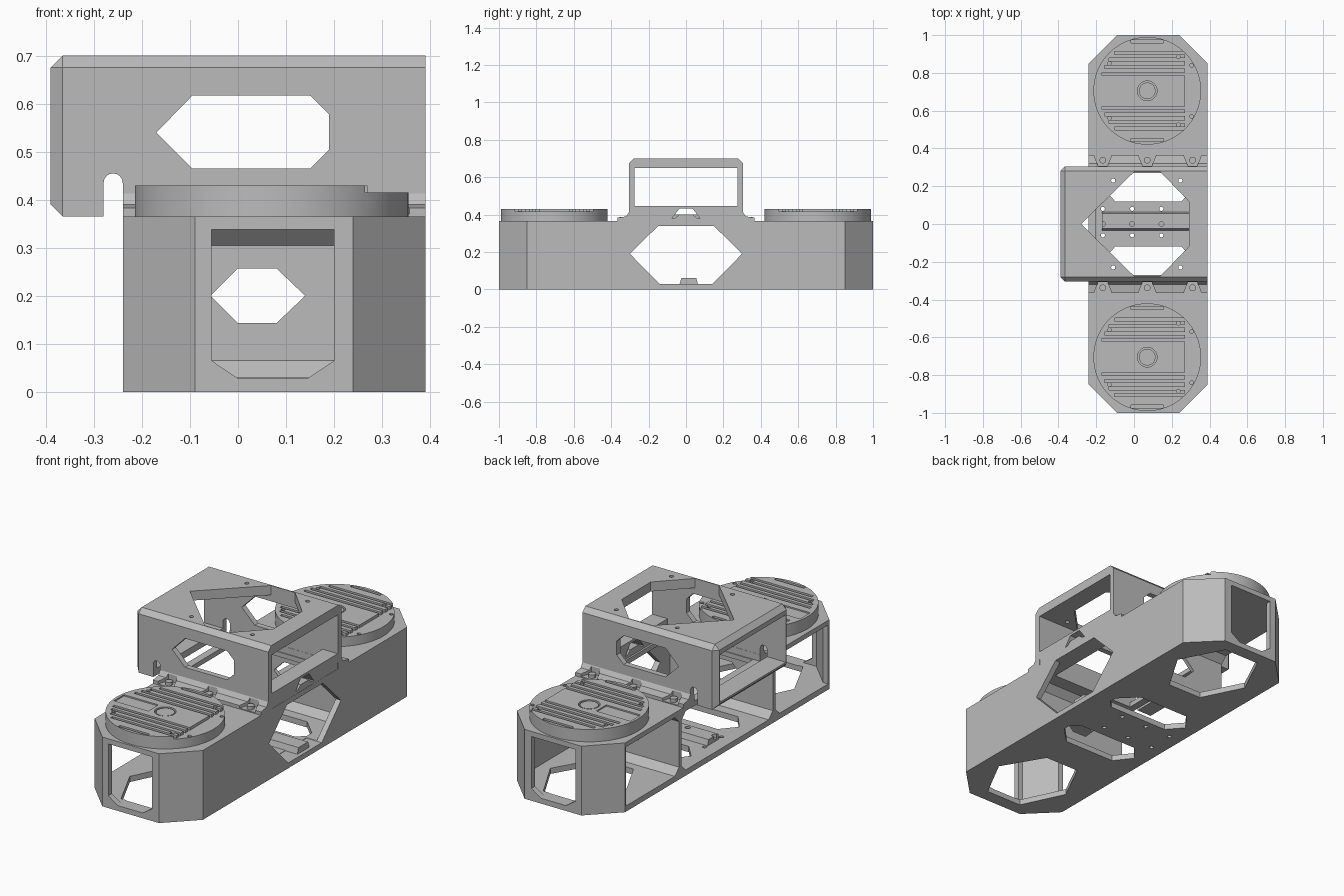
import bpy, bmesh, math
from mathutils import Vector

if "Cube" in bpy.data.objects:
    bpy.data.objects.remove(bpy.data.objects["Cube"])

grey = bpy.data.materials.new("plain_grey")
grey.use_nodes = True
grey.diffuse_color = (0.5, 0.5, 0.5, 1)
grey.node_tree.nodes["Principled BSDF"].inputs["Base Color"].default_value = (0.5, 0.5, 0.5, 1)


def finish(name, bm):
    bmesh.ops.recalc_face_normals(bm, faces=bm.faces)
    mesh = bpy.data.meshes.new(name)
    bm.to_mesh(mesh)
    bm.free()
    mesh.materials.append(grey)
    obj = bpy.data.objects.new(name, mesh)
    bpy.context.collection.objects.link(obj)
    return obj


def prism(name, pts, axis, lo, hi):
    """Extrude a 2D outline along an axis; outline is (y,z), (x,z) or (x,y)."""
    bm = bmesh.new()
    place = {"x": lambda p: (lo, p[0], p[1]),
             "y": lambda p: (p[0], lo, p[1]),
             "z": lambda p: (p[0], p[1], lo)}[axis]
    face = bm.faces.new([bm.verts.new(place(p)) for p in pts])
    ext = bmesh.ops.extrude_face_region(bm, geom=[face])
    shift = Vector([(hi - lo) * (a == axis) for a in "xyz"])
    bmesh.ops.translate(bm, vec=shift,
                        verts=[v for v in ext["geom"] if isinstance(v, bmesh.types.BMVert)])
    return finish(name, bm)


def box(name, x0, x1, y0, y1, z0, z1):
    return prism(name, [(x0, y0), (x1, y0), (x1, y1), (x0, y1)], "z", z0, z1)


def rod(name, x, y, r, z0, z1, sides=24):
    ring = [(x + r * math.cos(math.tau * i / sides),
             y + r * math.sin(math.tau * i / sides)) for i in range(sides)]
    return prism(name, ring, "z", z0, z1)


def flip(pts, s):
    return [(x, y * s) for x, y in pts]


def cut(obj, cutters):
    """Subtract every cutter, then bake the result and drop the cutters."""
    for c in cutters:
        c.hide_render = True
        m = obj.modifiers.new("cut", "BOOLEAN")
        m.operation, m.solver, m.object = "DIFFERENCE", "EXACT", c
    dg = bpy.context.evaluated_depsgraph_get()
    mesh = bpy.data.meshes.new_from_object(obj.evaluated_get(dg))
    obj.modifiers.clear()
    obj.data = mesh
    for c in cutters:
        bpy.data.objects.remove(c)


# Hollow lower body with cut-off corners
body = prism("lower_body", [(-.24, -.85), (-.09, -1), (.24, -1), (.39, -.85),
                            (.39, .85), (.24, 1), (-.09, 1), (-.24, .85)], "z", 0, .365)
bay = [(.36, .4), (.36, .84), (.23, .97), (-.08, .97), (-.21, .84), (-.3, .84), (-.3, .4)]
end_hole = [(-.14, .7), (-.03, .93), (.18, .93), (.3, .7), (.17, .48), (-.03, .48)]
mid_hole = [(-.17, .2), (-.1, .12), (.25, .12), (.29, .16), (.29, .2), (.2, .29), (-.1, .29)]
window = [(-.055, .065), (0, .028), (.145, .028), (.2, .065), (.2, .338), (-.055, .338)]
wall_hex = [(-.057, .2), (0, .257), (.08, .257), (.14, .2), (.08, .143), (0, .143)]
side_hex = [(-.3, .19), (-.15, .338), (.15, .338), (.3, .19), (.14, .028), (-.14, .028)]
cutters = [box("c", -.3, .36, -.38, .38, .03, .34),
           box("c", -.2, .29, -.27, .27, .32, .4),
           prism("c", side_hex, "x", .3, .45)]
for s in (-1, 1):
    cutters += [prism("c", flip(bay, s), "z", .03, .34),
                prism("c", flip(end_hole, s), "z", -.1, .1),
                prism("c", flip(mid_hole, s), "z", -.1, .1),
                prism("c", window, "y", s * .9, s * 1.1),
                prism("c", wall_hex, "y", s * .35, s * .45)]
cutters += [rod("c", x, y, .011, -.1, .1, 12) for x in (-.165, -.01, .145) for y in (-.06, .08)]
cut(body, cutters)

# Floor rail with bolt holes
rail = prism("floor_rail", [(-.035, .025), (.065, .025), (.055, .06), (-.025, .06)], "x", -.17, .37)
cut(rail, [rod("c", x, 0, .013, .04, .1, 12) for x in (-.165, -.01, .145)])

# Fillets where the inner partitions meet floor and top
for s, end in ((-1, "front"), (1, "back")):
    for y, d in ((.4, 1), (.38, -1)):
        for z, up in ((.03, 1), (.34, -1)):
            prism(end + "_partition_fillet",
                  [(s * (y - d * .005), z), (s * (y + d * .035), z),
                   (s * (y - d * .005), z + up * .04)], "x", -.24, .37)

# Upper box: chamfered shell, open at both ends and below
bm = bmesh.new()
bmesh.ops.create_cube(bm, size=1)
for v in bm.verts:
    v.co = (v.co.x * .78, v.co.y * .61, .5325 + v.co.z * .335)
edges = []
for e in bm.edges:
    a, b = (v.co for v in e.verts)
    if (a.x < 0 and b.x < 0) or (a.z > .6 and b.z > .6 and abs(a.y - b.y) < .01):
        edges.append(e)
bmesh.ops.bevel(bm, geom=edges, offset=.025, segments=1, affect="EDGES")
shell = finish("upper_box", bm)
top_hole = [(-.28, 0), (0, .275), (.14, .275), (.29, .12),
            (.29, -.12), (.14, -.275), (0, -.275)]
wall_hole = [(-.17, .54), (-.095, .617), (.15, .617), (.19, .578),
             (.19, .505), (.15, .465), (-.095, .465)]
arch = [(-.26 + .02 * math.cos(math.pi * i / 8), .435 + .02 * math.sin(math.pi * i / 8))
        for i in range(9)]
slot = [(-.24, .3)] + arch + [(-.28, .3)]
cutters = [box("c", -.5, .5, -.275, .275, .4, .65),
           box("c", -.27, .5, -.274, .274, .3, .45),
           prism("c", top_hole, "z", .6, .8),
           prism("c", wall_hole, "y", -.5, .5),
           prism("c", slot, "y", -.5, .5)]
cutters += [rod("c", x, y, .011, .6, .8, 12) for x in (-.11, .245) for y in (-.23, .23)]
cut(shell, cutters)

# Sill closing the lower part of the open right end
sill = box("end_sill", .3, .389, -.28, .28, .36, .445)
notch = [(-.075, .38), (-.06, .38), (-.035, .4), (.035, .4), (.06, .38), (.075, .38),
         (.035, .432), (-.035, .432)]
cut(sill, [prism("c", notch, "x", .2, .5)])

# Wedge-shaped mounting strips with screw pockets
screws = (-.165, .07, .31)
for s, end in ((-1, "front"), (1, "back")):
    strip = prism(end + "_mounting_strip",
                  [(s * .3, .36), (s * .365, .36), (s * .365, .383), (s * .32, .39), (s * .3, .42)],
                  "x", -.24, .39)
    pockets = [prism("c", [(x - .06, s * .4), (x + .06, s * .4),
                           (x + .025, s * .308), (x - .025, s * .308)], "z", .37, .5)
               for x in screws]
    cut(strip, pockets)
    for x in screws:
        rod(end + "_screw", x, s * .338, .018, .365, .388, 16)

# Round ribbed lids
R, CX = .285, .07
for s, end in ((-1, "front"), (1, "back")):
    cy = s * .705
    lid = rod(end + "_lid", CX, cy, R, .36, .43, 72)
    cutters = [box("c", .27, .5, cy - .4, cy + .4, .415, .5),
               box("c", -.2, 0, cy - .042, cy + .042, .423, .5),
               rod("c", CX, cy, .052, .415, .5, 32)]
    for off in (.09, .125, .165, .2, .26):
        for y in (cy - off, cy + off):
            chord = math.sqrt(R * R - off * off)
            x0 = max(-.17, CX - chord + .03)
            x1 = .3 if off < .22 else CX + chord - .03
            cutters.append(box("c", x0, x1, y - .008, y + .008, .415, .5))
    for x, d in ((-.13, .145), (.235, .18), (.305, .135)):
        cutters += [rod("c", x, cy + d * k, .01, .4, .5, 12) for k in (-1, 1)]
    cut(lid, cutters)
    hub = rod(end + "_lid_hub", CX, cy, .044, .41, .427, 32)
    for obj in (lid, hub):
        bpy.ops.object.select_all(action="DESELECT")
        obj.select_set(True)
        bpy.context.view_layer.objects.active = obj
        bpy.ops.object.shade_smooth_by_angle(angle=math.radians(30))
